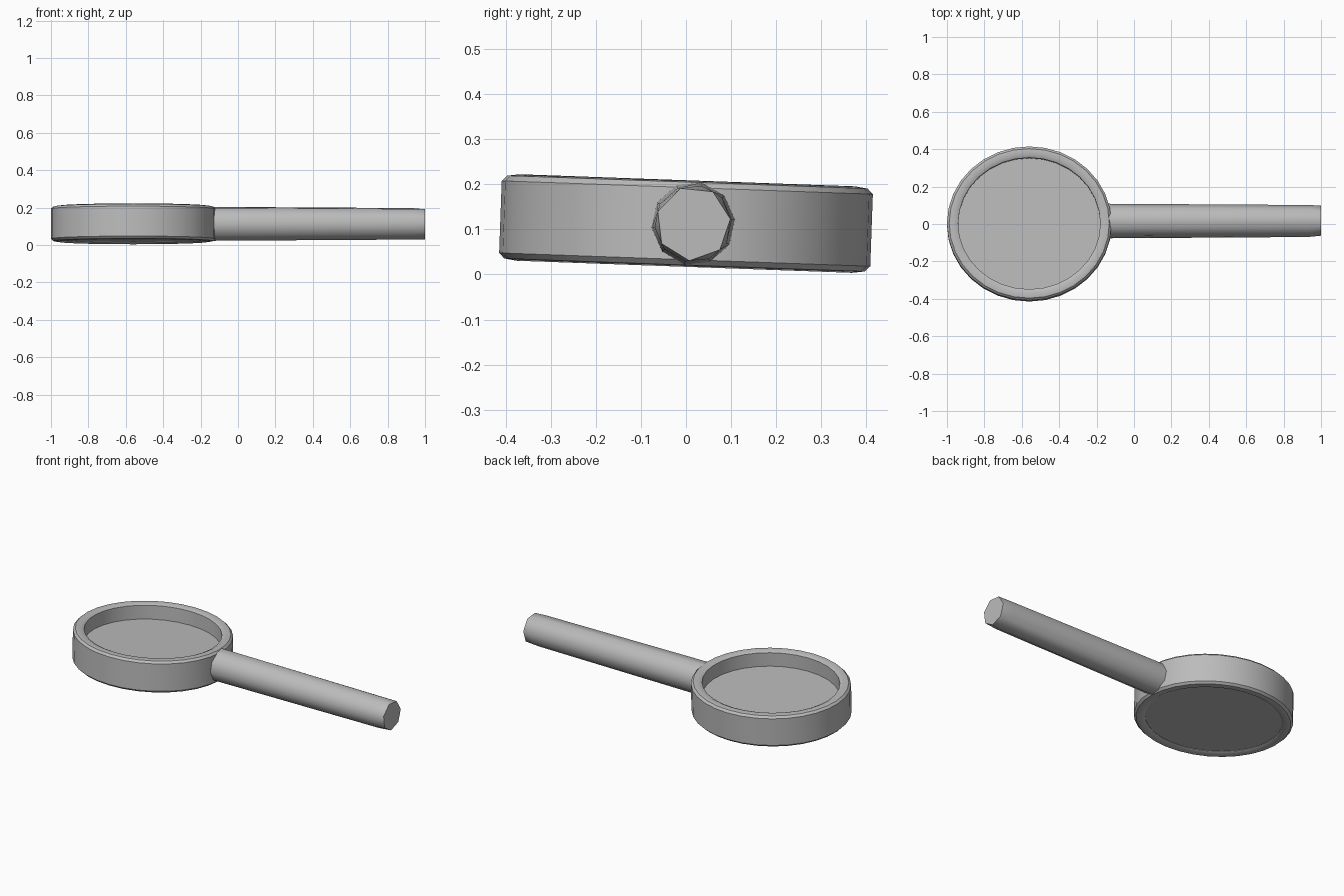
import bpy, bmesh, math
from math import cos, sin, pi
from mathutils import Matrix

cube = bpy.data.objects.get("Cube")
if cube:
    bpy.data.objects.remove(cube, do_unlink=True)

grey = bpy.data.materials.new("plain grey")
grey.use_nodes = True
colour = (0.5, 0.5, 0.5, 1)
grey.diffuse_color = colour
grey.node_tree.nodes["Principled BSDF"].inputs["Base Color"].default_value = colour


def finish(name, bm, angle):
    bmesh.ops.recalc_face_normals(bm, faces=bm.faces)
    mesh = bpy.data.meshes.new(name)
    bm.to_mesh(mesh)
    bm.free()
    mesh.materials.append(grey)
    obj = bpy.data.objects.new(name, mesh)
    bpy.context.collection.objects.link(obj)
    bpy.ops.object.select_all(action="DESELECT")
    obj.select_set(True)
    bpy.context.view_layer.objects.active = obj
    bpy.ops.object.shade_smooth_by_angle(angle=math.radians(angle))
    return obj


def lathe(name, profile, sides, closed):
    """Spin (inset from the outer edge, height) points round a slightly oval head."""
    bm = bmesh.new()
    rings = []
    for inset, z in profile:
        rings.append([bm.verts.new(((0.44 - inset) * cos(2 * pi * i / sides),
                                    (0.412 - inset) * sin(2 * pi * i / sides), z))
                      for i in range(sides)])
    pairs = list(zip(rings, rings[1:]))
    if closed:
        pairs.append((rings[-1], rings[0]))
    else:
        bm.faces.new(rings[0])
        bm.faces.new(rings[-1])
    for a, b in pairs:
        for i in range(sides):
            j = (i + 1) % sides
            bm.faces.new((a[i], a[j], b[j], b[i]))
    # The head leans slightly down toward the back
    bm.transform(Matrix.Translation((-0.56, 0, 0.113)) @ Matrix.Rotation(-0.036, 4, "X"))
    return finish(name, bm, 35)


# Rim with softened edges
lathe("lens_rim", [(0, -0.08), (0, 0.08), (0.012, 0.092), (0.04, 0.096), (0.06, 0.086),
                   (0.06, -0.086), (0.04, -0.096), (0.012, -0.092)], 32, True)

# Thick lens recessed below the rim
lathe("lens", [(0.059, -0.084), (0.059, 0.005)], 32, False)

# Tapered handle with an angular, partly chamfered tip
bm = bmesh.new()


def handle_ring(x, radius, sides, turn=0.0, keep=lambda a: True):
    for i in range(sides):
        a = 2 * pi * i / sides + turn
        if keep(a):
            bm.verts.new((x, 0.016 + radius * cos(a), 0.113 + radius * sin(a)))


handle_ring(-0.17, 0.093, 10, 0.1)
handle_ring(0.93, 0.086, 10, 0.1)
handle_ring(1.0, 0.083, 7, 0.12)
hull = bmesh.ops.convex_hull(bm, input=bm.verts)
bmesh.ops.delete(bm, geom=[v for v in bm.verts if not v.link_faces], context="VERTS")
bmesh.ops.dissolve_limit(bm, angle_limit=0.02, verts=bm.verts, edges=bm.edges)
finish("handle", bm, 40)
